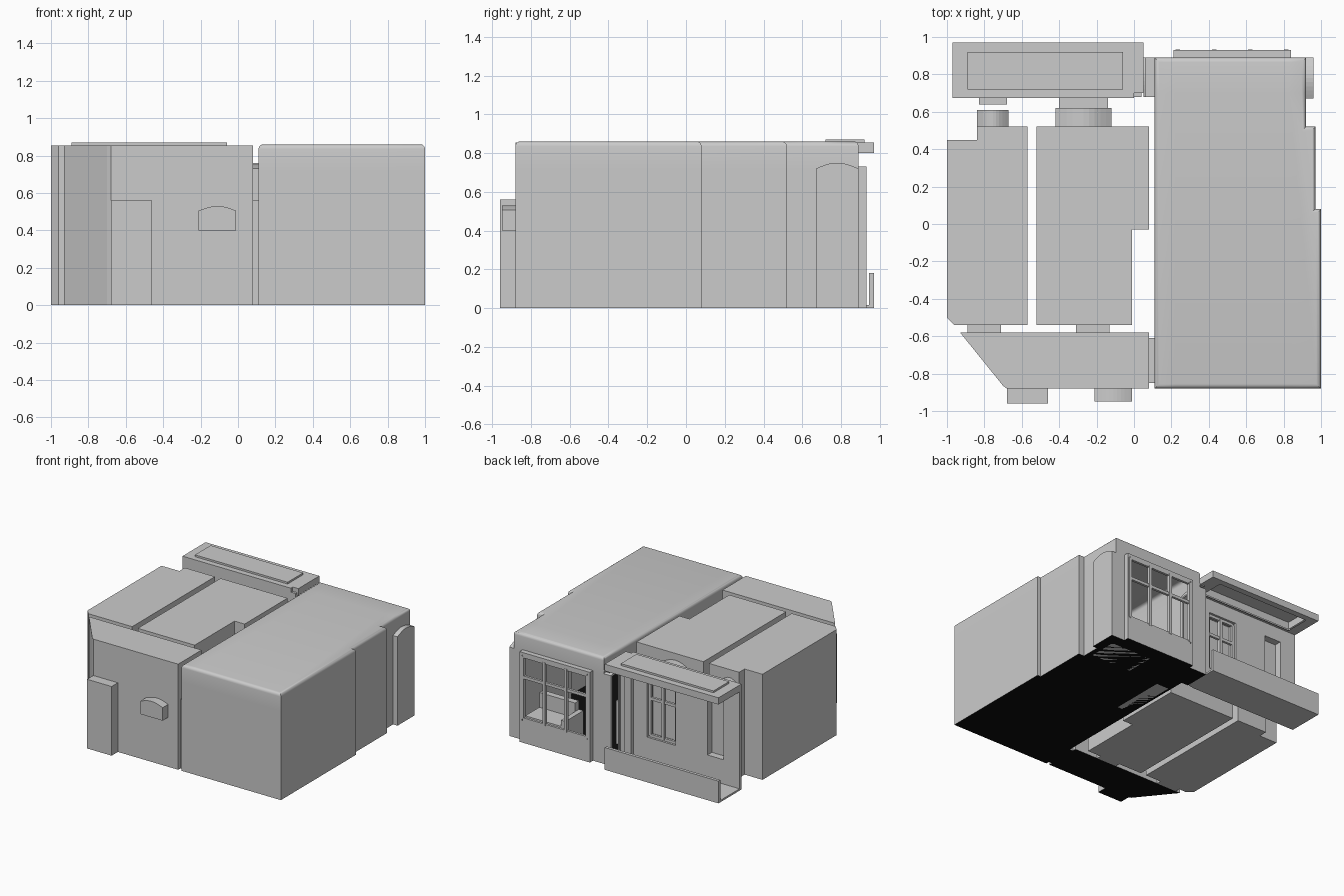
import bpy, bmesh, math
from mathutils import Vector

if "Cube" in bpy.data.objects:
    bpy.data.objects.remove(bpy.data.objects["Cube"])


def material(name, col):
    m = bpy.data.materials.new(name)
    m.diffuse_color = (*col, 1)
    m.use_nodes = True
    m.node_tree.nodes["Principled BSDF"].inputs["Base Color"].default_value = m.diffuse_color
    return m


PLASTER = material("plaster_grey", (0.6, 0.6, 0.6))
BLACK = material("black_floor", (0.004, 0.004, 0.004))


def finish(name, bm, holes=(), black_floor=False):
    """Cut box-shaped openings in the skin, colour the floor, make the object."""
    for lo, hi in holes:
        for axis in range(3):
            no = Vector((0, 0, 0))
            no[axis] = 1
            for v in (lo[axis], hi[axis]):
                geom = bm.verts[:] + bm.edges[:] + bm.faces[:]
                bmesh.ops.bisect_plane(bm, geom=geom, plane_co=no * v, plane_no=no)
        dead = [f for f in bm.faces if all(
            lo[i] < f.calc_center_median()[i] < hi[i] for i in range(3))]
        bmesh.ops.delete(bm, geom=dead, context='FACES')
    for f in bm.faces:
        f.normal_update()
        if black_floor and f.normal.z < -0.9 and f.calc_center_median().z < 0.01:
            f.material_index = 1
    me = bpy.data.meshes.new(name)
    bm.to_mesh(me)
    bm.free()
    me.materials.append(PLASTER)
    me.materials.append(BLACK)
    ob = bpy.data.objects.new(name, me)
    bpy.context.collection.objects.link(ob)
    return ob


def solid(ring, step):
    """Closed skin made by sweeping a ring of points along a vector."""
    bm = bmesh.new()
    a = [bm.verts.new(p) for p in ring]
    b = [bm.verts.new(Vector(p) + Vector(step)) for p in ring]
    bm.faces.new(a)
    bm.faces.new(b)
    n = len(ring)
    for i in range(n):
        bm.faces.new((a[i], a[(i + 1) % n], b[(i + 1) % n], b[i]))
    bmesh.ops.recalc_face_normals(bm, faces=bm.faces[:])
    return bm


def prism(name, outline, z0, z1, holes=(), black=False, bevel=0):
    bm = solid([(x, y, z0) for x, y in outline], (0, 0, z1 - z0))
    if bevel:
        rim = [e for e in bm.edges if all(v.co.z > z1 - 0.001 for v in e.verts)]
        bmesh.ops.bevel(bm, geom=rim, offset=bevel, segments=4, profile=0.5,
                        affect='EDGES', clamp_overlap=False)
    return finish(name, bm, holes, black)


def box(name, x0, x1, y0, y1, z0, z1, holes=(), black=False):
    return prism(name, [(x0, y0), (x1, y0), (x1, y1), (x0, y1)], z0, z1, holes, black)


def arch(name, axis, u0, u1, d0, d1, z0, spring, top, holes=(), black=False):
    """Arch-topped block, swept along x or y from d0 to d1."""
    prof = [(u0, z0), (u1, z0)]
    for i in range(11):
        t = i / 10
        prof.append((u1 + (u0 - u1) * t, spring + (top - spring) * math.sin(math.pi * t)))
    if axis == 'x':
        bm = solid([(d0, u, z) for u, z in prof], (d1 - d0, 0, 0))
    else:
        bm = solid([(u, d0, z) for u, z in prof], (0, d1 - d0, 0))
    return finish(name, bm, holes, black)


def window(name, x0, x1, z0, z1, y, cols, rails, w=0.012):
    """Frame with evenly spaced posts and rails at given heights."""
    for i in range(cols + 1):
        x = x0 + (x1 - x0) * i / cols
        box(f"{name}_post_{i}", x - w, x + w, y - w, y + w, z0, z1)
    for i, z in enumerate([z0, *rails, z1]):
        box(f"{name}_rail_{i}", x0, x1, y - w * 0.8, y + w * 0.8, z - w, z + w)


# Living room shell, open to the window bay and the balcony passage
living = prism("living_room",
               [(0.11, -0.88), (1, -0.88), (1, 0.08), (0.97, 0.08), (0.97, 0.52),
                (0.92, 0.52), (0.92, 0.89), (0.11, 0.89)], 0, 0.86,
               [((0.22, 0.88, 0.01), (0.83, 0.90, 0.72)),
                ((0.10, 0.70, 0.01), (0.12, 0.88, 0.72))], True, 0.025)
bpy.context.view_layer.objects.active = living
living.select_set(True)
bpy.ops.object.shade_smooth_by_angle(angle=math.radians(35))

# Window bay and its glazing bars
box("window_bay", 0.21, 0.84, 0.89, 0.93, 0, 0.73,
    [((0.22, 0.88, 0.01), (0.83, 0.90, 0.72)),
     ((0.23, 0.92, 0.18), (0.82, 0.94, 0.71))], True)
window("bay_window", 0.235, 0.815, 0.19, 0.70, 0.92, 3, [0.53])
arch("side_niche", 'x', 0.67, 0.89, 0.92, 0.96, 0, 0.72, 0.75, black=True)

# Furniture glimpsed through the bay window
box("sofa_seat", 0.56, 0.88, 0.62, 0.80, 0, 0.15)
box("sofa_back", 0.56, 0.88, 0.57, 0.62, 0, 0.27)
box("sofa_arm", 0.52, 0.56, 0.57, 0.80, 0, 0.20)
box("side_cabinet", 0.13, 0.24, 0.10, 0.55, 0, 0.35)

# Hall with entrance door, wall niche and doorways
prism("hall", [(-0.93, -0.58), (-0.70, -0.865), (-0.68, -0.88), (0.08, -0.88),
               (0.08, -0.58)], 0, 0.855, black=True)
box("entrance_door", -0.68, -0.46, -0.96, -0.88, 0, 0.56, black=True)
arch("hall_niche", 'y', -0.21, -0.01, -0.95, -0.88, 0.40, 0.505, 0.53)
box("hall_living_doorway", 0.08, 0.11, -0.85, -0.61, 0, 0.56, black=True)
for i, (a, b) in enumerate([(-0.89, -0.71), (-0.31, -0.13)]):
    box(f"bedroom_doorway_{i}", a, b, -0.58, -0.54, 0, 0.56)

# Two side rooms
prism("small_room", [(-1, -0.50), (-0.96, -0.54), (-0.57, -0.54), (-0.57, 0.52),
                     (-0.84, 0.52), (-0.84, 0.45), (-1, 0.45)], 0, 0.855)
prism("large_room", [(-0.52, -0.54), (-0.01, -0.54), (-0.01, -0.03), (0.08, -0.03),
                     (0.08, 0.52), (-0.52, 0.52)], 0, 0.855)
arch("small_room_recess", 'y', -0.84, -0.67, 0.52, 0.61, 0.2, 0.74, 0.79)
arch("large_room_recess", 'y', -0.42, -0.12, 0.52, 0.62, 0.2, 0.74, 0.80)

# Balcony wall with two openings and their linings
openings = [("small", -0.83, -0.68, 0.64), ("large", -0.40, -0.14, 0.62)]
box("balcony_wall", -0.97, 0.0, 0.675, 0.70, 0, 0.82,
    [((a, 0.66, 0.21), (b, 0.71, 0.69)) for _, a, b, _ in openings])
for n, a, b, y in openings:
    box(n + "_window_lining", a, b, y, 0.70, 0.21, 0.69,
        [((a + 0.002, 0.69, 0.212), (b - 0.002, 0.71, 0.688))])
window("balcony_window", -0.39, -0.15, 0.22, 0.68, 0.67, 2, [0.52])

# Balcony floor, parapet, roof slab and raised roof panel
deck = [(-0.97, 0.675), (0.0, 0.675), (0.0, 0.70), (0.05, 0.70), (0.05, 0.97), (-0.97, 0.97)]
prism("balcony_floor", deck, 0, 0.015)
box("balcony_parapet", -0.97, 0.05, 0.945, 0.97, 0, 0.18)
prism("balcony_roof", deck, 0.80, 0.855,
      [((-0.89, 0.72, 0.79), (-0.06, 0.92, 0.87))])
box("roof_panel", -0.89, -0.06, 0.72, 0.92, 0.80, 0.87,
    [((-0.89, 0.72, 0.79), (-0.06, 0.92, 0.81))])
box("balcony_column", -0.02, 0.04, 0.68, 0.73, 0, 0.82)

# Passage from the living room to the balcony
arch("balcony_passage", 'x', 0.68, 0.89, 0.05, 0.12, 0, 0.73, 0.75,
     [((0.04, 0.70, 0.01), (0.13, 0.87, 0.72))], True)
box("passage_infill", 0.06, 0.11, 0.68, 0.89, 0.75, 0.76)
